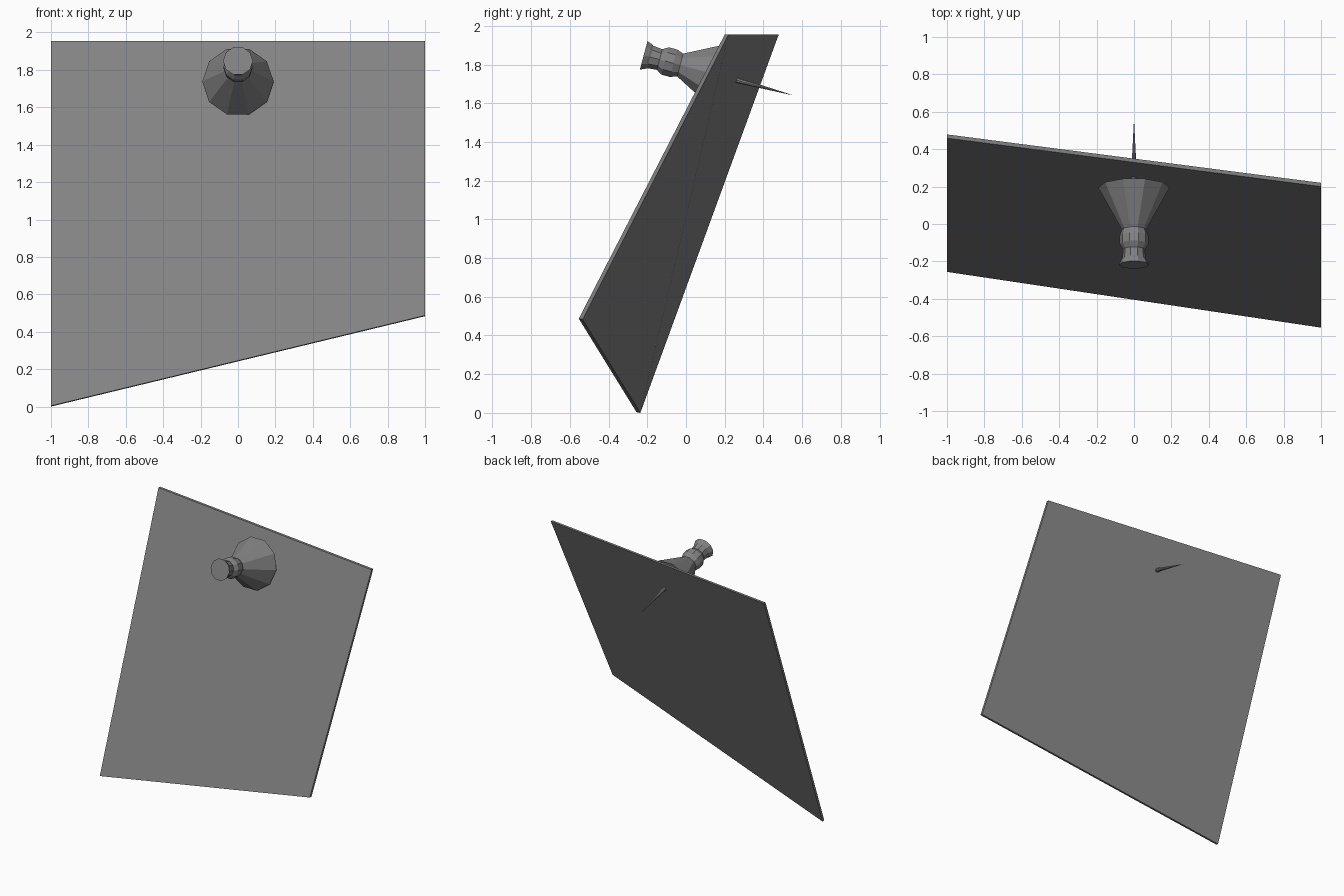
import bpy, bmesh, math
from mathutils import Matrix

if "Cube" in bpy.data.objects:
    bpy.data.objects.remove(bpy.data.objects["Cube"])

# Dark grey shared by all parts
grey = bpy.data.materials.new("dark_grey")
grey.diffuse_color = (0.225, 0.225, 0.225, 1)
grey.use_nodes = True
grey.node_tree.nodes["Principled BSDF"].inputs["Base Color"].default_value = grey.diffuse_color


def add_object(name, bm):
    bmesh.ops.recalc_face_normals(bm, faces=bm.faces)
    mesh = bpy.data.meshes.new(name)
    bm.to_mesh(mesh)
    bm.free()
    mesh.materials.append(grey)
    obj = bpy.data.objects.new(name, mesh)
    bpy.context.collection.objects.link(obj)
    return obj


def lathe(name, profile, sides, matrix):
    """Spin (distance along axis, radius) pairs into a faceted solid."""
    bm = bmesh.new()
    rings = []
    for s, r in profile:
        rings.append([bm.verts.new((r * math.cos(2 * math.pi * i / sides),
                                    r * math.sin(2 * math.pi * i / sides), s))
                      for i in range(sides)])
    for a, b in zip(rings, rings[1:]):
        for i in range(sides):
            j = (i + 1) % sides
            bm.faces.new((a[i], a[j], b[j], b[i]))
    bm.faces.new(rings[0])
    bm.faces.new(rings[-1])
    bm.transform(matrix)
    return add_object(name, bm)


# Paper sheet: slightly twisted thin slab, leaning back.
# Corners start top right, so each quad folds from top right to bottom left.
bm = bmesh.new()
corners = [(1, 0.20, 1.955), (1, -0.554, 0.487), (-1, -0.256, 0.004), (-1, 0.459, 1.955)]
front = [bm.verts.new(c) for c in corners]
back = [bm.verts.new((x, y + 0.02, z if z > 1 else z - 0.004)) for x, y, z in corners]
bm.faces.new(front)
bm.faces.new(back)
for i in range(4):
    j = (i + 1) % 4
    bm.faces.new((front[i], front[j], back[j], back[i]))
add_object("paper_sheet", bm)

# Push pin: handle and needle share one axis, tipped 15 degrees down to the back
axis = Matrix.Translation((0, -0.2185, 1.848)) @ Matrix.Rotation(math.radians(-105), 4, 'X')
lathe("pin_handle", [(0, 0.08), (0.025, 0.07), (0.035, 0.063), (0.085, 0.058), (0.115, 0.077),
                     (0.16, 0.077), (0.195, 0.064), (0.428, 0.191)], 10, axis)
lathe("pin_needle", [(0.425, 0.019), (0.795, 0.0006)], 10, axis)
